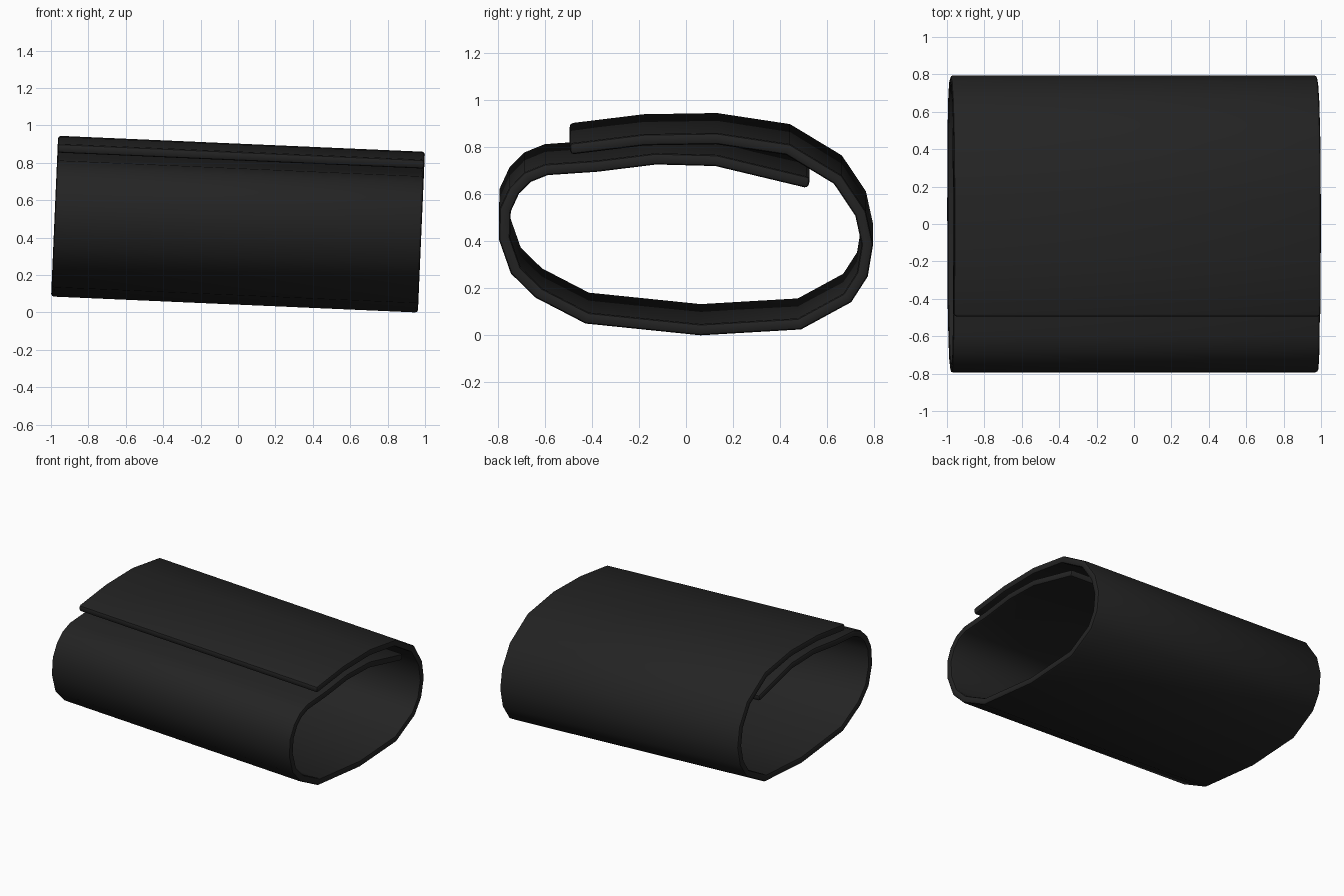
import bpy, bmesh, math
from mathutils import Vector, Matrix

if "Cube" in bpy.data.objects:
    bpy.data.objects.remove(bpy.data.objects["Cube"])

THICK, LENGTH, TILT = 0.048, 1.963, math.radians(2.5)

# Outer line of the rolled strip (y, z), from the top flap tip round to the tucked end
outer = [Vector(p) for p in [
    (-0.497, 0.818), (-0.18, 0.857), (0.13, 0.862), (0.44, 0.815), (0.66, 0.682),
    (0.762, 0.53), (0.793, 0.39), (0.77, 0.252), (0.70, 0.143), (0.487, 0.027),
    (0.06, 0.002), (-0.428, 0.052), (-0.642, 0.163), (-0.745, 0.265),
    (-0.796, 0.41), (-0.793, 0.54), (-0.75, 0.633), (-0.687, 0.695), (-0.60, 0.73),
    (-0.38, 0.745), (-0.13, 0.776), (0.13, 0.769), (0.527, 0.674)]]


def inset(path, dist):
    """Mitred offset of an open path towards its right side."""
    result = []
    for i, p in enumerate(path):
        dirs = []
        if i > 0:
            dirs.append((p - path[i - 1]).normalized())
        if i < len(path) - 1:
            dirs.append((path[i + 1] - p).normalized())
        norms = [Vector((d.y, -d.x)) for d in dirs]
        n = sum(norms, Vector((0, 0))).normalized()
        result.append(p + n * dist / n.dot(norms[0]))
    return result


inner = inset(outer, THICK)

# Strip: quad cross-sections joined along the path
bm = bmesh.new()
h = LENGTH / 2
rings = []
for o, i in zip(outer, inner):
    rings.append([bm.verts.new((x, p.x, p.y)) for x, p in
                  ((-h, o), (h, o), (h, i), (-h, i))])
for a, b in zip(rings, rings[1:]):
    for k in range(4):
        m = (k + 1) % 4
        bm.faces.new((a[k], a[m], b[m], b[k]))
bm.faces.new(rings[0])
bm.faces.new(rings[-1])
bmesh.ops.recalc_face_normals(bm, faces=bm.faces)

# Softened rim edges
rim = [e for e in bm.edges if e.calc_face_angle(0) > math.radians(60)]
bmesh.ops.bevel(bm, geom=rim, offset=0.015, segments=2, profile=0.5,
                affect='EDGES', clamp_overlap=True)

# Tilt, then rest on the ground and centre
bm.transform(Matrix.Rotation(TILT, 4, 'Y'))
lo = [min(v.co[k] for v in bm.verts) for k in range(3)]
hi = [max(v.co[k] for v in bm.verts) for k in range(3)]
bmesh.ops.translate(bm, verts=bm.verts,
                    vec=(-(lo[0] + hi[0]) / 2, -(lo[1] + hi[1]) / 2, -lo[2]))

mesh = bpy.data.meshes.new("rolled_band")
bm.to_mesh(mesh)
bm.free()
band = bpy.data.objects.new("rolled_band", mesh)
bpy.context.collection.objects.link(band)

mat = bpy.data.materials.new("soft black")
mat.diffuse_color = (0.017, 0.017, 0.017, 1)
mat.use_nodes = True
mat.node_tree.nodes["Principled BSDF"].inputs["Base Color"].default_value = mat.diffuse_color
mesh.materials.append(mat)

bpy.context.view_layer.objects.active = band
band.select_set(True)
bpy.ops.object.shade_smooth_by_angle(angle=math.radians(40))
